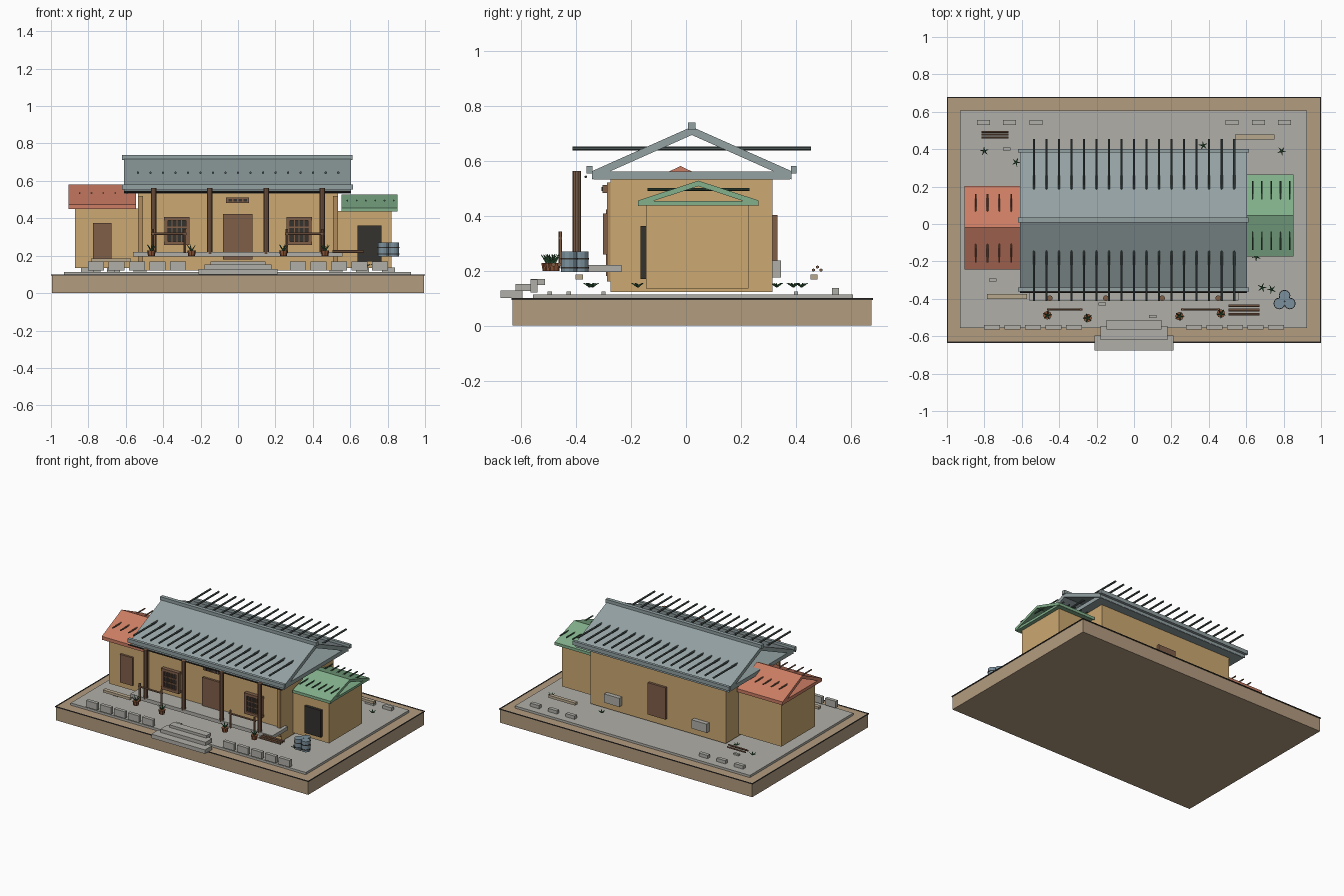
import bpy, bmesh, math, random
from mathutils import Vector, Matrix

if "Cube" in bpy.data.objects:
    bpy.data.objects.remove(bpy.data.objects["Cube"])

random.seed(4)
MATS = {}


def mat(hexcol):
    if hexcol not in MATS:
        m = bpy.data.materials.new("colour_" + hexcol)
        rgb = [int(hexcol[i:i + 2], 16) / 255 for i in (0, 2, 4)]
        m.diffuse_color = [c / 12.92 if c < 0.04 else ((c + 0.055) / 1.055) ** 2.4 for c in rgb] + [1]
        m.use_nodes = True
        m.node_tree.nodes["Principled BSDF"].inputs["Base Color"].default_value = m.diffuse_color
        MATS[hexcol] = m
    return MATS[hexcol]


EARTH, STONE, WALL, TRIM = "B39C80", "B0AFA9", "CCA972", "B08C5C"
WOOD, DARK, SLATE, RIB = "805F49", "35322F", "93A1A2", "4B5654"
RED, GREEN, LEAF, STEEL, CLAY = "CC7D64", "82B08B", "3F7048", "7B909C", "8E5638"


def finish(name, bm, col):
    bmesh.ops.recalc_face_normals(bm, faces=bm.faces)
    me = bpy.data.meshes.new(name)
    bm.to_mesh(me)
    bm.free()
    ob = bpy.data.objects.new(name, me)
    me.materials.append(mat(col))
    bpy.context.collection.objects.link(ob)
    return ob


def boxes(name, col, *bounds):
    """One object from boxes given as (x0, x1, y0, y1, z0, z1)."""
    bm = bmesh.new()
    for x0, x1, y0, y1, z0, z1 in bounds:
        m = Matrix.Translation(((x0 + x1) / 2, (y0 + y1) / 2, (z0 + z1) / 2))
        bmesh.ops.create_cube(bm, size=1, matrix=m @ Matrix.Diagonal((x1 - x0, y1 - y0, z1 - z0, 1)))
    return finish(name, bm, col)


def rods(name, col, r, ends, n=8, r2=None):
    """One object from round bars given as (start, end)."""
    bm = bmesh.new()
    for a, b in ends:
        a, b = Vector(a), Vector(b)
        m = Matrix.Translation((a + b) / 2) @ (b - a).to_track_quat('Z', 'Y').to_matrix().to_4x4()
        bmesh.ops.create_cone(bm, cap_ends=True, segments=n, radius1=r, radius2=r if r2 is None else r2,
                              depth=(b - a).length, matrix=m)
    return finish(name, bm, col)


def gable_roof(name, col, x0, x1, yc, half, zb, ze, zt, th):
    """Two sloping slabs with open gable ends over a flat ceiling slab."""
    bm = bmesh.new()
    for s in (-1, 1):
        pts = [(yc, zt), (yc + s * half, ze), (yc + s * half, ze - th), (yc, zt - th)]
        f = bm.faces.new([bm.verts.new((x0, y, z)) for y, z in pts])
        new = bmesh.ops.extrude_face_region(bm, geom=[f])["geom"]
        bmesh.ops.translate(bm, vec=(x1 - x0, 0, 0), verts=[v for v in new if isinstance(v, bmesh.types.BMVert)])
    finish(name, bm, col)
    boxes(name + "_ceiling", col, (x0 + .005, x1 - .005, yc - half + .005, yc + half - .005, zb, ze - .002))


def blades(name, spots, n, length, rise):
    """Tufts of thin pointed leaves."""
    ends = []
    for x, y, z in spots:
        a0 = random.random() * 6
        for k in range(n):
            a = a0 + k * math.tau / n
            ends.append(((x, y, z), (x + length * math.cos(a), y + length * math.sin(a), z + rise)))
    rods(name, LEAF, .005, ends, 4, .001)


# ground block, dark rim, paving
boxes("ground_block", EARTH, (-.995, .995, -.63, .675, 0, .097))
boxes("ground_rim", DARK, (-1, 1, -.635, -.629, .094, .1), (-1, 1, .674, .68, .094, .1),
      (-1, -.994, -.629, .674, .094, .1), (.994, 1, -.629, .674, .094, .1))
boxes("paving", STONE, (-.93, .925, -.557, .608, .097, .113))

# entrance steps
for i, b in enumerate([(-.212, .212, -.675, -.595, .1, .128), (-.178, .178, -.62, -.545, .126, .152),
                       (-.146, .146, -.565, -.513, .148, .17)]):
    boxes(f"step_{i + 1}", STONE, b)

# border stones at the front and back
boxes("front_border_stones", STONE, *[(s * x - .043, s * x + .043, -.565, -.54, .12, .168)
                                      for s in (-1, 1) for x in (.32, .43, .54, .65, .76)])
boxes("back_border_stones", STONE, *[(s * x - .035, s * x + .035, .53, .556, .112, .136)
                                     for s in (-1, 1) for x in (.525, .665, .805)])

# walls
boxes("main_walls", WALL, (-.535, .535, -.275, .315, .122, .532))
boxes("left_wing_walls", WALL, (-.872, -.53, -.21, .17, .135, .452))
boxes("right_wing_walls", WALL, (.53, .82, -.145, .228, .135, .438))
boxes("corner_pilasters", TRIM, *[(x - .013, x + .013, -.288, -.27, .16, .52) for x in (-.522, .522)])

# veranda floor and posts
boxes("veranda_floor", STONE, (-.562, .558, -.41, -.235, .195, .22))
rods("veranda_posts", WOOD, .0155, [((x, -.397, .21), (x, -.397, .563)) for x in (-.45, -.15, .15, .45)], 10)

# doors
boxes("front_door", WOOD, (-.08, .077, -.29, -.27, .18, .422))
boxes("left_wing_door", WOOD, (-.775, -.677, -.225, -.205, .175, .375))
boxes("right_wing_doorway", DARK, (.64, .768, -.165, -.14, .17, .362))
boxes("back_door", WOOD, (-.07, .07, .31, .332, .175, .402))
boxes("back_stone_boxes", STONE, *[(x - .06, x + .06, .31, .345, .175, .237) for x in (-.345, .345)])

# vent over the front door
boxes("door_vent", WOOD, (-.063, .06, -.304, -.27, .483, .512))
boxes("door_vent_slots", DARK, *[(x - .009, x + .009, -.307, -.303, .489, .504) for x in (-.042, -.015, .012, .039)])

# front windows with cross bars, small side windows
for side, x in (("left", -.327), ("right", .327)):
    boxes(side + "_window_pane", DARK, (x - .055, x + .055, -.292, -.27, .275, .39))
    boxes(side + "_window_frame", WOOD, (x - .069, x + .069, -.302, -.27, .388, .407),
          (x - .069, x + .069, -.302, -.27, .258, .277), (x - .067, x - .048, -.302, -.27, .27, .395),
          (x + .048, x + .067, -.302, -.27, .27, .395))
    boxes(side + "_window_bars", WOOD,
          *[(x + d - .003, x + d + .003, -.3, -.29, .275, .39) for d in (-.025, 0, .025)],
          *[(x - .05, x + .05, -.299, -.29, z - .003, z + .003) for z in (.315, .352)])
boxes("side_windows", WOOD, *[(s * .543 - .01, s * .543 + .01, -.05, .05, .265, .402) for s in (-1, 1)])

# roofs
gable_roof("main_roof", SLATE, -.61, .603, .021, .362, .532, .562, .723, .03)
gable_roof("left_wing_roof", RED, -.905, -.545, -.02, .223, .45, .475, .58, .024)
gable_roof("right_wing_roof", GREEN, .553, .852, .045, .219, .436, .455, .527, .02)
boxes("main_ridge", SLATE, (-.62, .612, .007, .034, .712, .739))
boxes("eave_gutters", SLATE, (-.62, .614, -.361, -.34, .553, .58), (-.62, .614, .382, .402, .553, .58))
rods("eave_rail", DARK, .005, [((-.61, -.364, .541), (.603, -.364, .541))], 6)

# level roof bars poking through the slopes
rods("main_roof_bars", RIB, .007, [((-.535 + i * .0669, -.412, .644), (-.535 + i * .0669, .454, .644))
                                   for i in range(17)], 6)
rods("left_roof_bars", WOOD, .005, [((-.847 + i * .0635, -.205, .535), (-.847 + i * .0635, .16, .535))
                                    for i in range(5)], 6)
rods("right_roof_bars", "3F5A47", .005, [((.585 + i * .0495, -.14, .495), (.585 + i * .0495, .23, .495))
                                         for i in range(6)], 6)

# hitching rails
for side, a, b in (("left", -.455, -.285), ("right", .26, .45)):
    rods(side + "_hitching_rail", WOOD, .007, [((a - .01, -.457, .318), (b + .01, -.457, .318)),
         ((a, -.457, .215), (a, -.457, .342)), ((b, -.457, .215), (b, -.457, .342))], 6)

# plant pots
pots = [(-.463, -.488), (-.248, -.503), (.243, -.493), (.465, -.479)]
rods("plant_pots", CLAY, .018, [((x, y, .198), (x, y, .228)) for x, y in pots], 8, .023)
blades("pot_leaves", [(x, y, .225) for x, y in pots], 5, .026, .034)

# barrels with hoops
barrels = [(.777, -.425), (.833, -.425), (.805, -.383)]
rods("barrels", STEEL, .029, [((x, y, .195), (x, y, .27)) for x, y in barrels], 12)
rods("barrel_hoops", DARK, .031, [((x, y, z), (x, y, z + .006)) for x, y in barrels for z in (.207, .24)], 12)

# log piles
rods("front_logs", WOOD, .008, [((.505, y, .222), (.672, y, .222)) for y in (-.438, -.46, -.482)], 6)
rods("back_logs", WOOD, .006, [((-.815, y, z), (-.67, y, z)) for y, z in ((.463, .202), (.478, .213), (.491, .202))], 6)

# low benches
boxes("benches", "B9A98F", (-.785, -.572, -.402, -.374, .168, .186), (.54, .752, .452, .478, .168, .186))

# grass tufts and pebbles
blades("grass", [(x, y, .143) for x, y in ((-.8, .39), (-.63, .33), (.37, .42), (.79, .39), (.655, -.175),
                                           (.685, -.34), (.735, -.35))], 5, .024, .012)
boxes("pebbles", STONE, *[(x - .02, x + .02, y - .008, y + .008, .112, .124)
                          for x, y in ((-.755, -.3), (-.17, -.427), (.1, -.495), (-.68, .4))])
